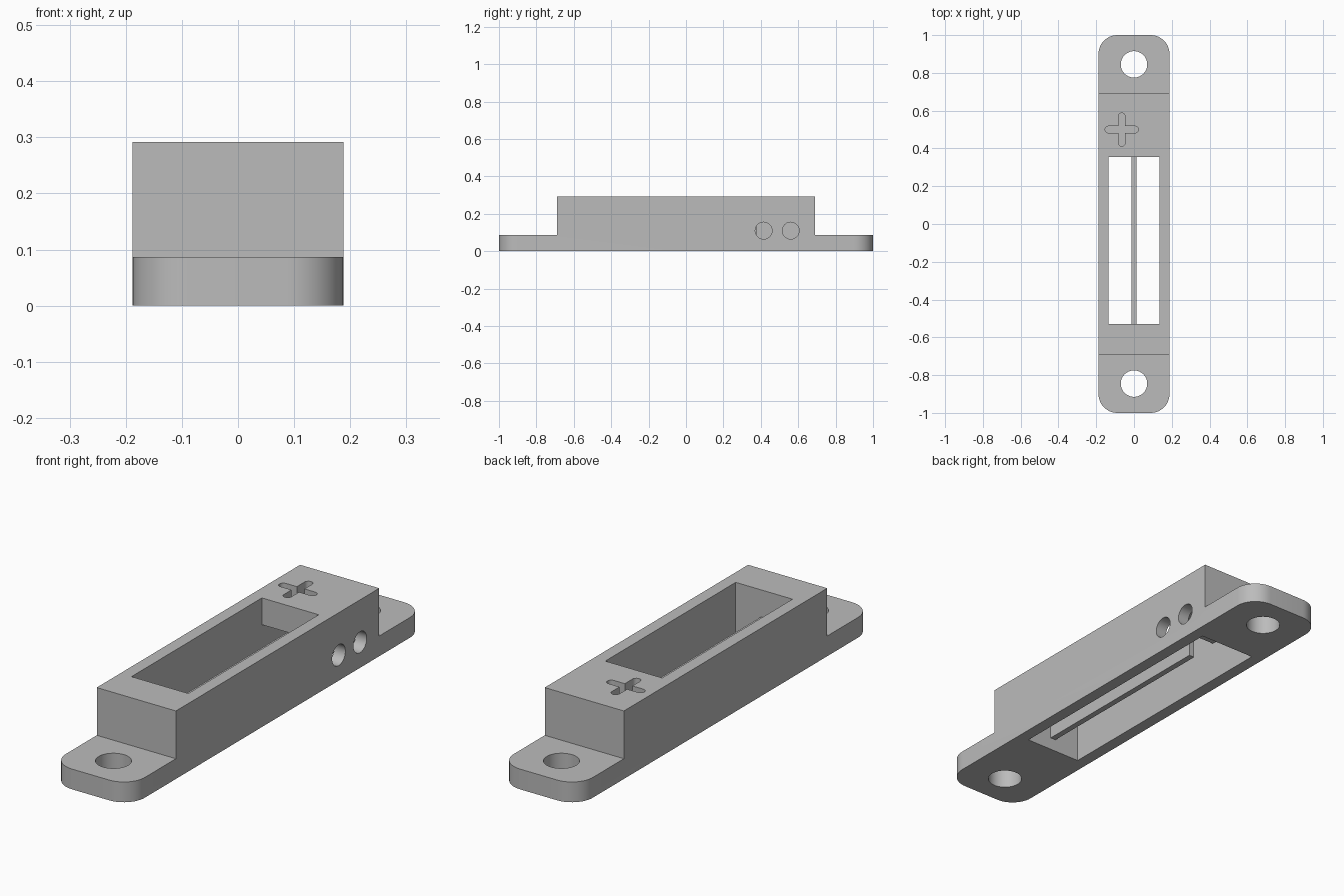
import bpy
import bmesh
import math
from mathutils import Matrix, Vector

cube = bpy.data.objects.get("Cube")
if cube:
    bpy.data.objects.remove(cube, do_unlink=True)

HALF_W, TOP, FLANGE = 0.188, 0.292, 0.087
BODY_Y = 0.69

grey = bpy.data.materials.new("plain_grey")
grey.use_nodes = True
colour = (0.5, 0.5, 0.5, 1.0)
grey.diffuse_color = colour
grey.node_tree.nodes["Principled BSDF"].inputs["Base Color"].default_value = colour


def make_object(name, bm):
    bmesh.ops.recalc_face_normals(bm, faces=bm.faces)
    mesh = bpy.data.meshes.new(name)
    bm.to_mesh(mesh)
    bm.free()
    mesh.materials.append(grey)
    obj = bpy.data.objects.new(name, mesh)
    bpy.context.collection.objects.link(obj)
    return obj


def box(name, low, high):
    low, high = Vector(low), Vector(high)
    bm = bmesh.new()
    bmesh.ops.create_cube(bm, size=1, matrix=Matrix.Translation((low + high) / 2)
                          @ Matrix.Diagonal((*(high - low), 1)))
    return make_object(name, bm)


def cylinder(name, centre, radius, depth, axis="Z"):
    turn = Matrix.Rotation(math.pi / 2, 4, "Y") if axis == "X" else Matrix()
    bm = bmesh.new()
    bmesh.ops.create_cone(bm, cap_ends=True, segments=48, radius1=radius, radius2=radius,
                          depth=depth, matrix=Matrix.Translation(centre) @ turn)
    return make_object(name, bm)


def rounded_cross(name, centre, reach, half, depth):
    # outline of a plus with semicircular arm tips
    bm = bmesh.new()
    verts = []
    for arm in range(4):
        turn = Matrix.Rotation(arm * math.pi / 2, 3, "Z")
        points = [Vector((half, -half, 0))]
        for i in range(13):
            a = -math.pi / 2 + math.pi * i / 12
            points.append(Vector((reach - half + half * math.cos(a), half * math.sin(a), 0)))
        verts += [bm.verts.new(turn @ p + Vector(centre)) for p in points]
    face = bm.faces.new(verts)
    out = bmesh.ops.extrude_face_region(bm, geom=[face])
    moved = [v for v in out["geom"] if isinstance(v, bmesh.types.BMVert)]
    bmesh.ops.translate(bm, verts=moved, vec=(0, 0, depth))
    return make_object(name, bm)


def cut(target, cutter):
    cutter.hide_render = True
    mod = target.modifiers.new("cut", "BOOLEAN")
    mod.operation, mod.solver, mod.object = "DIFFERENCE", "EXACT", cutter
    bpy.context.view_layer.objects.active = target
    bpy.ops.object.modifier_apply(modifier=mod.name)
    bpy.data.objects.remove(cutter, do_unlink=True)


# housing: stepped side profile with rounded flange corners
half_profile = [(1, 0), (1, FLANGE), (BODY_Y, FLANGE), (BODY_Y, TOP)]
profile = half_profile + [(-y, z) for y, z in reversed(half_profile)]
bm = bmesh.new()
side = bm.faces.new([bm.verts.new((-HALF_W, y, z)) for y, z in profile])
out = bmesh.ops.extrude_face_region(bm, geom=[side])
moved = [v for v in out["geom"] if isinstance(v, bmesh.types.BMVert)]
bmesh.ops.translate(bm, verts=moved, vec=(2 * HALF_W, 0, 0))
corners = [e for e in bm.edges
           if all(abs(v.co.y) > 0.99 for v in e.verts)
           and abs(e.verts[0].co.z - e.verts[1].co.z) > 0.01]
bmesh.ops.bevel(bm, geom=corners, offset=0.1, segments=12, profile=0.5, affect="EDGES")
housing = make_object("housing", bm)

# upper window and the longer pocket below it
cut(housing, box("window_cutter", (-0.135, -0.53, -0.1), (0.135, 0.355, 0.4)))
cut(housing, box("pocket_cutter", (-0.135, -0.53, -0.1), (0.135, 0.61, 0.177)))

# mounting holes, side wire holes and blind cross recess
for y in (-0.845, 0.845):
    cut(housing, cylinder("mount_cutter", (0, y, 0.05), 0.07, 0.3))
for y in (0.415, 0.56):
    cut(housing, cylinder("side_cutter", (0.17, y, 0.11), 0.045, 0.14, "X"))
cut(housing, rounded_cross("cross_cutter", (-0.065, 0.5, TOP - 0.06), 0.088, 0.018, 0.1))

# thin divider standing along the window
divider = box("divider_strip", (-0.013, -0.531, 0.055), (0.013, 0.378, 0.177))

bpy.ops.object.select_all(action="DESELECT")
for obj in (housing, divider):
    obj.select_set(True)
bpy.context.view_layer.objects.active = housing
bpy.ops.object.shade_smooth_by_angle(angle=math.radians(30))
